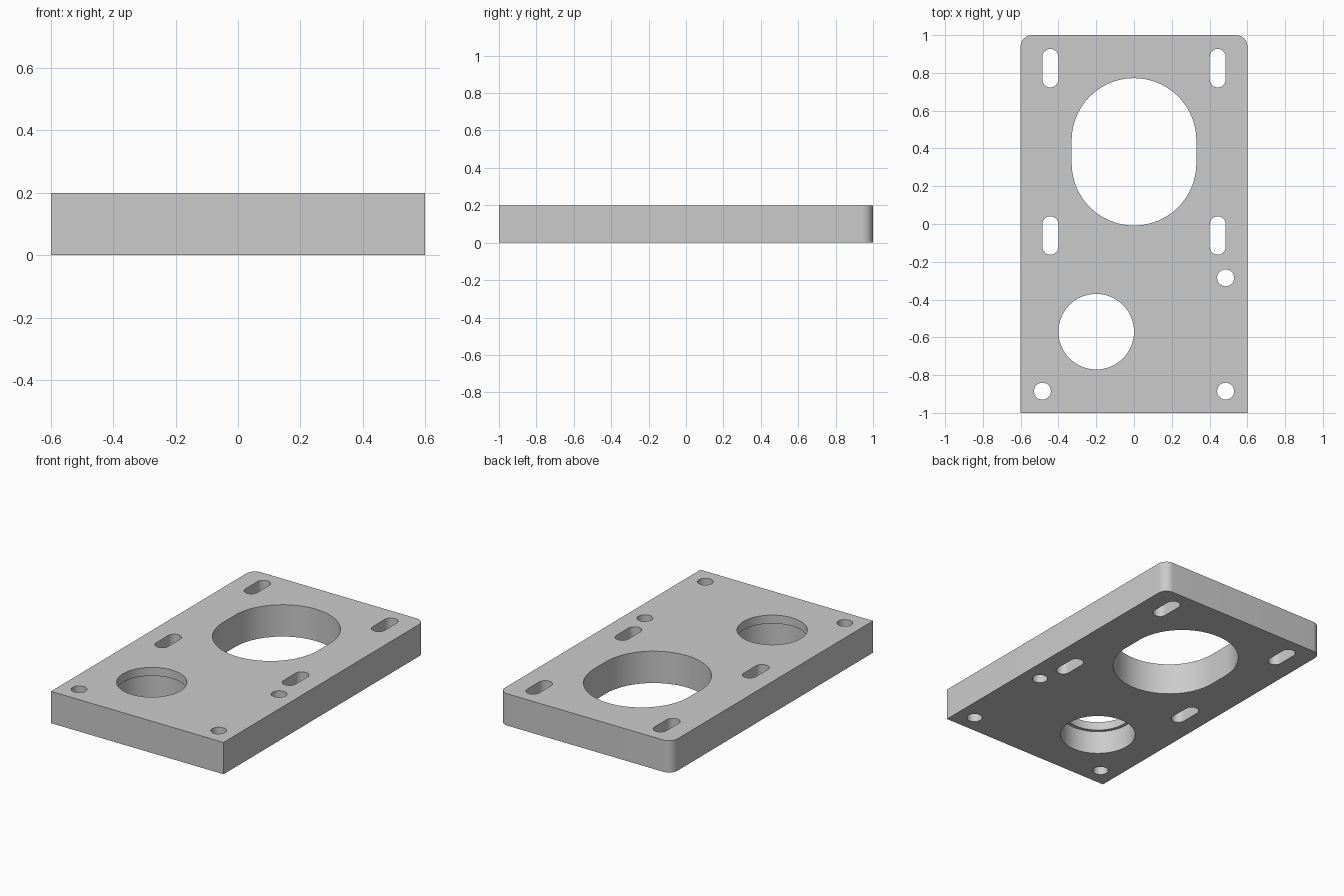
import bpy
import bmesh
from math import cos, sin, pi, radians

if "Cube" in bpy.data.objects:
    bpy.data.objects.remove(bpy.data.objects["Cube"], do_unlink=True)

THICKNESS = 0.2

grey = bpy.data.materials.new("plain grey")
grey.use_nodes = True
colour = (0.6, 0.6, 0.6, 1)
grey.diffuse_color = colour
grey.node_tree.nodes["Principled BSDF"].inputs["Base Color"].default_value = colour


def arc(x, y, r, start, sweep, steps):
    """Points along an arc, angles in degrees."""
    angles = [radians(start + sweep * i / steps) for i in range(steps + 1)]
    return [(x + r * cos(a), y + r * sin(a)) for a in angles]


def prism(name, outline, z0, z1):
    """Upright solid from a closed outline."""
    bm = bmesh.new()
    face = bm.faces.new([bm.verts.new((x, y, z0)) for x, y in outline])
    top = bmesh.ops.extrude_face_region(bm, geom=[face])["geom"]
    verts = [v for v in top if isinstance(v, bmesh.types.BMVert)]
    bmesh.ops.translate(bm, verts=verts, vec=(0, 0, z1 - z0))
    bmesh.ops.recalc_face_normals(bm, faces=bm.faces)
    mesh = bpy.data.meshes.new(name)
    bm.to_mesh(mesh)
    bm.free()
    mesh.materials.append(grey)
    obj = bpy.data.objects.new(name, mesh)
    bpy.context.collection.objects.link(obj)
    return obj


def cut(x, y, r, travel=0, z0=-0.1, z1=THICKNESS + 0.1, steps=32):
    """Cut a round hole, or a slot lengthened along y by travel each way."""
    outline = arc(x, y + travel, r, 0, 180, steps) + arc(x, y - travel, r, 180, 180, steps)
    if not travel:
        outline = arc(x, y, r, 0, 360, 2 * steps)[:-1]
    cutter = prism("hole_cutter", outline, z0, z1)
    cutter.hide_render = True
    mod = plate.modifiers.new("hole", "BOOLEAN")
    mod.operation = "DIFFERENCE"
    mod.solver = "EXACT"
    mod.object = cutter
    bpy.ops.object.modifier_apply(modifier=mod.name)
    bpy.data.objects.remove(cutter, do_unlink=True)


# Plate, with the two back corners rounded
w, d, r = 0.6, 1.0, 0.06
plate = prism("mounting_plate",
              [(-w, -d), (w, -d)] + arc(w - r, d - r, r, 0, 90, 12)
              + arc(r - w, d - r, r, 90, 90, 12), 0, THICKNESS)
bpy.ops.object.select_all(action="DESELECT")
plate.select_set(True)
bpy.context.view_layer.objects.active = plate

# Large oblong opening and the four adjusting slots around it
centre_y, travel, spacing = 0.382, 0.06, 0.443
cut(0, centre_y, 0.33, travel, steps=48)
for sx in (-1, 1):
    for sy in (-1, 1):
        cut(sx * spacing, centre_y + sy * spacing, 0.042, travel, steps=16)

# Round bore, with a wider seat from below
cut(-0.2, -0.57, 0.2)
cut(-0.2, -0.57, 0.22, z1=0.147)

# Screw holes
for x, y in ((0.485, -0.285), (0.485, -0.885), (-0.485, -0.885)):
    cut(x, y, 0.045, steps=16)

bpy.ops.object.shade_smooth_by_angle(angle=radians(30))
